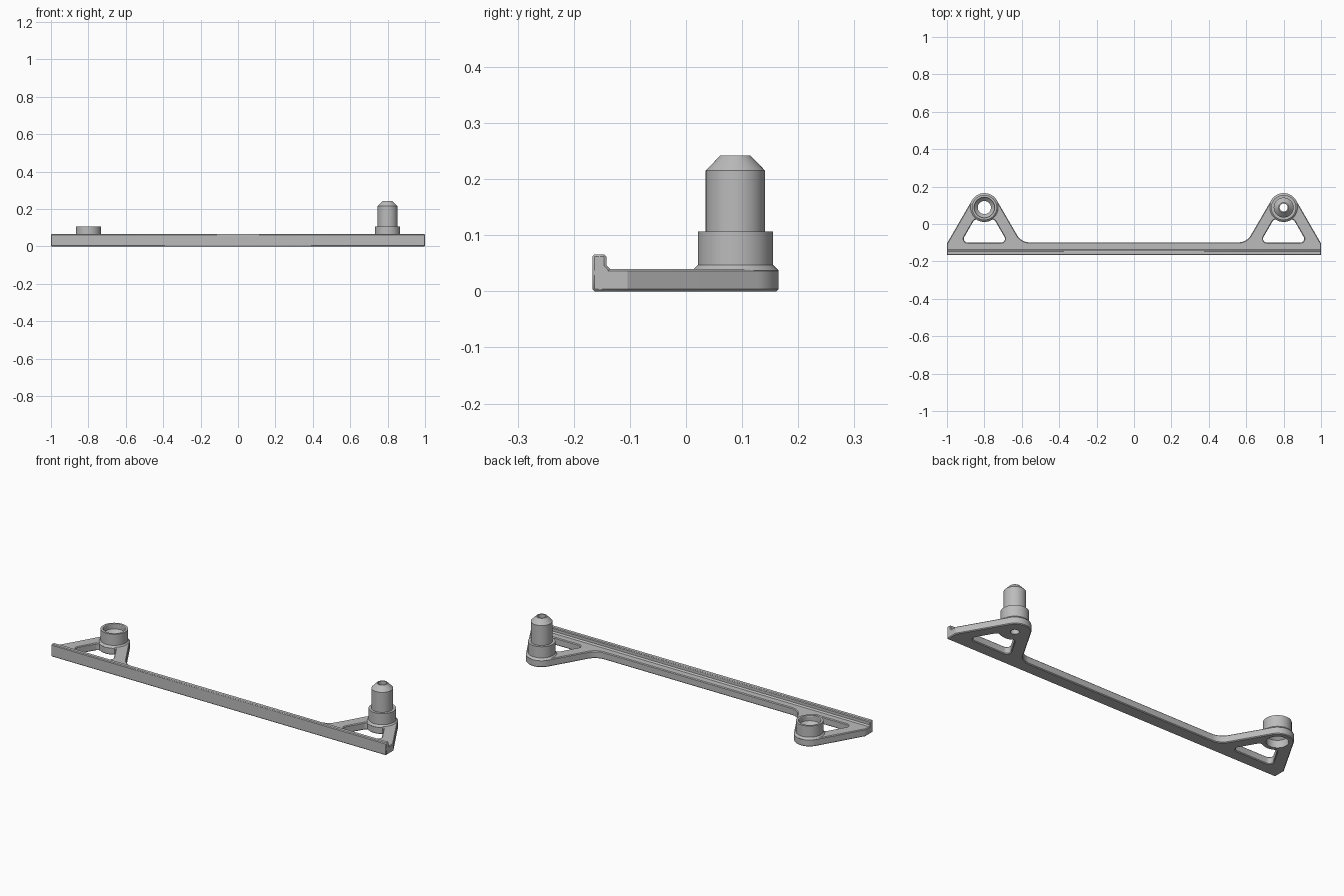
import bpy, bmesh
from math import sin, cos, radians, tau

cube = bpy.data.objects.get("Cube")
if cube:
    bpy.data.objects.remove(cube, do_unlink=True)

BOSS_X, BOSS_Y, BOSS_R = 0.8, 0.088, 0.077
CHAMFER = 0.004

grey = bpy.data.materials.new("plain_grey")
grey.use_nodes = True
grey.diffuse_color = (0.5, 0.5, 0.5, 1)
grey.node_tree.nodes["Principled BSDF"].inputs["Base Color"].default_value = (0.5, 0.5, 0.5, 1)


def arc(cx, cy, r, start, end, steps=12):
    angles = [radians(start + (end - start) * i / steps) for i in range(steps + 1)]
    return [(cx + r * cos(a), cy + r * sin(a)) for a in angles]


def finish(obj):
    bpy.ops.object.select_all(action='DESELECT')
    obj.select_set(True)
    bpy.context.view_layer.objects.active = obj
    if obj.type == 'CURVE':
        bpy.ops.object.convert(target='MESH')
        obj = bpy.context.object
    bm = bmesh.new()
    bm.from_mesh(obj.data)
    bmesh.ops.remove_doubles(bm, verts=bm.verts, dist=0.00005)
    bmesh.ops.recalc_face_normals(bm, faces=bm.faces)
    bm.to_mesh(obj.data)
    bm.free()
    obj.data.materials.clear()
    obj.data.materials.append(grey)
    bpy.ops.object.shade_smooth_by_angle(angle=radians(25))
    return obj


def mesh_object(name, bm):
    mesh = bpy.data.meshes.new(name)
    bm.to_mesh(mesh)
    bm.free()
    obj = bpy.data.objects.new(name, mesh)
    bpy.context.collection.objects.link(obj)
    return finish(obj)


def chamfered_plate(name, loops, height):
    # outer outline plus hole outlines, filled and extruded
    curve = bpy.data.curves.new(name, 'CURVE')
    curve.dimensions = '2D'
    curve.fill_mode = 'BOTH'
    curve.extrude = height / 2 - CHAMFER
    curve.bevel_depth = CHAMFER
    curve.bevel_resolution = 0
    curve.offset = -CHAMFER
    for loop in loops:
        spline = curve.splines.new('POLY')
        spline.points.add(len(loop) - 1)
        for point, (x, y) in zip(spline.points, loop):
            point.co = (x, y, 0, 1)
        spline.use_cyclic_u = True
    obj = bpy.data.objects.new(name, curve)
    bpy.context.collection.objects.link(obj)
    obj.location.z = height / 2
    return finish(obj)


def lathe(name, profile, x, y, sides=64):
    # closed radius/height profile turned round a vertical axis
    bm = bmesh.new()
    rings = [[bm.verts.new((x + r * cos(tau * i / sides), y + r * sin(tau * i / sides), z))
              for r, z in profile] for i in range(sides)]
    n = len(profile)
    for i in range(sides):
        a, b = rings[i], rings[(i + 1) % sides]
        for j in range(n):
            k = (j + 1) % n
            bm.faces.new((a[j], b[j], b[k], a[k]))
    return mesh_object(name, bm)


# Base plate: bar with a triangular bracket at each end
half = arc(0.558, -0.02, 0.078, -90, -30)
half += arc(BOSS_X, BOSS_Y, BOSS_R, 150, 30, 24)
half += [(1, -0.104), (1, -0.15)]
outline = half + [(-x, y) for x, y in reversed(half)]

# Rounded triangular window, its top following the boss
side = arc(0.09, -0.079, 0.02, -90, 30, 8) + [(0.057, 0.018)]
window = side + arc(0, BOSS_Y, BOSS_R, -55, -125) + [(-x, y) for x, y in reversed(side)]

loops = [outline]
for s in (-1, 1):
    loops.append([(s * BOSS_X + x, y) for x, y in window])
    loops.append(arc(s * BOSS_X, BOSS_Y, 0.06, 0, 360, 48)[:-1])
chamfered_plate("base_plate", loops, 0.04)

# Front lip: L-shaped strip with a sloped inner corner
section = [(-0.167, 0), (-0.135, 0), (-0.135, 0.04), (-0.142, 0.047),
           (-0.142, 0.066), (-0.167, 0.066)]
bm = bmesh.new()
face = bm.faces.new([bm.verts.new((-1, y, z)) for y, z in section])
new = bmesh.ops.extrude_face_region(bm, geom=[face])["geom"]
bmesh.ops.translate(bm, vec=(2, 0, 0), verts=[g for g in new if isinstance(g, bmesh.types.BMVert)])
lip = mesh_object("front_lip", bm)
bevel = lip.modifiers.new("edge_chamfer", 'BEVEL')
bevel.width = CHAMFER
bevel.segments = 1
bevel.limit_method = 'ANGLE'
bevel.angle_limit = radians(60)

# Shared collar shape: foot, flare and upright wall
collar = [(0.07, 0), (0.07, 0.03), (BOSS_R, 0.037), (0.067, 0.047), (0.067, 0.107)]

# Hollow socket on the right, stepped inside
lathe("socket", collar + [(0.055, 0.107), (0.053, 0.104), (0.053, 0.08), (0.035, 0.062),
                          (0.035, 0.055), (0.053, 0.04), (0.053, 0)], -BOSS_X, BOSS_Y)

# Pin with a tapered tip and a through bore on the left
lathe("pin", collar + [(0.053, 0.107), (0.053, 0.215), (0.027, 0.242),
                       (0.021, 0.242), (0.021, 0)], BOSS_X, BOSS_Y)
